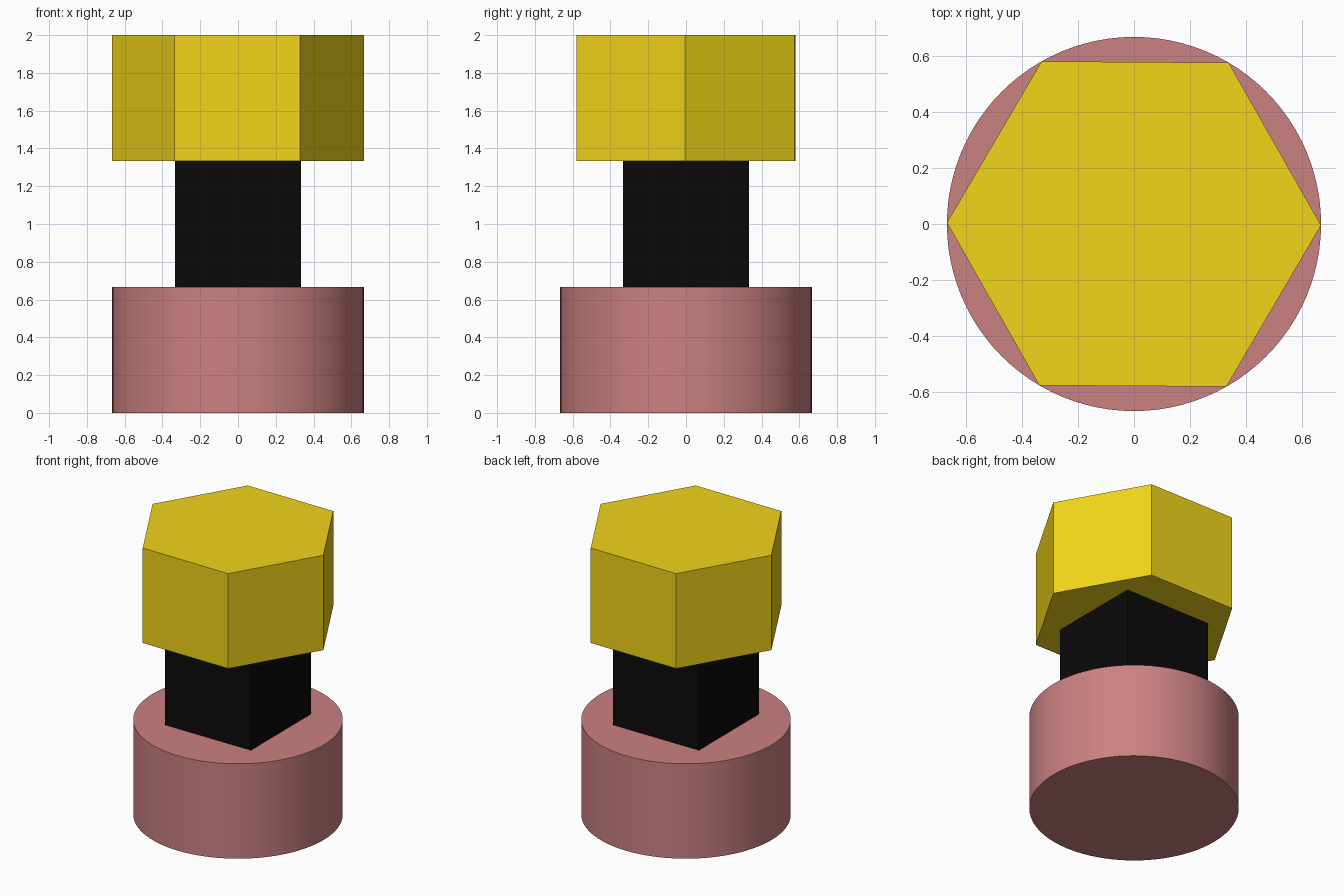
import bpy
import math

if "Cube" in bpy.data.objects:
    bpy.data.objects.remove(bpy.data.objects["Cube"])

U = 2 / 3  # height of each block, and radius of the round ones


def colour(obj, name, rgb):
    mat = bpy.data.materials.new(name)
    mat.diffuse_color = (*rgb, 1)
    mat.use_nodes = True
    mat.node_tree.nodes["Principled BSDF"].inputs["Base Color"].default_value = mat.diffuse_color
    obj.data.materials.append(mat)


def prism(name, sides, z, turn=0.0):
    bpy.ops.mesh.primitive_cylinder_add(vertices=sides, radius=U, depth=U,
                                        location=(0, 0, z),
                                        rotation=(0, 0, math.radians(turn)))
    obj = bpy.context.object
    obj.name = name
    return obj


# Round base
base = prism("round_base", 96, U / 2)
bpy.ops.object.shade_smooth_by_angle(angle=math.radians(30))
colour(base, "pink", (0.60, 0.22, 0.22))

# Cube in the middle
bpy.ops.mesh.primitive_cube_add(size=U, location=(0, 0, 1.5 * U))
cube = bpy.context.object
cube.name = "middle_cube"
colour(cube, "black", (0.003, 0.003, 0.003))

# Hexagonal block on top, corners on the x axis (with a very slight turn)
hexagon = prism("hexagonal_top", 6, 2.5 * U, turn=30 - 0.4)
colour(hexagon, "yellow", (0.88, 0.66, 0.01))
